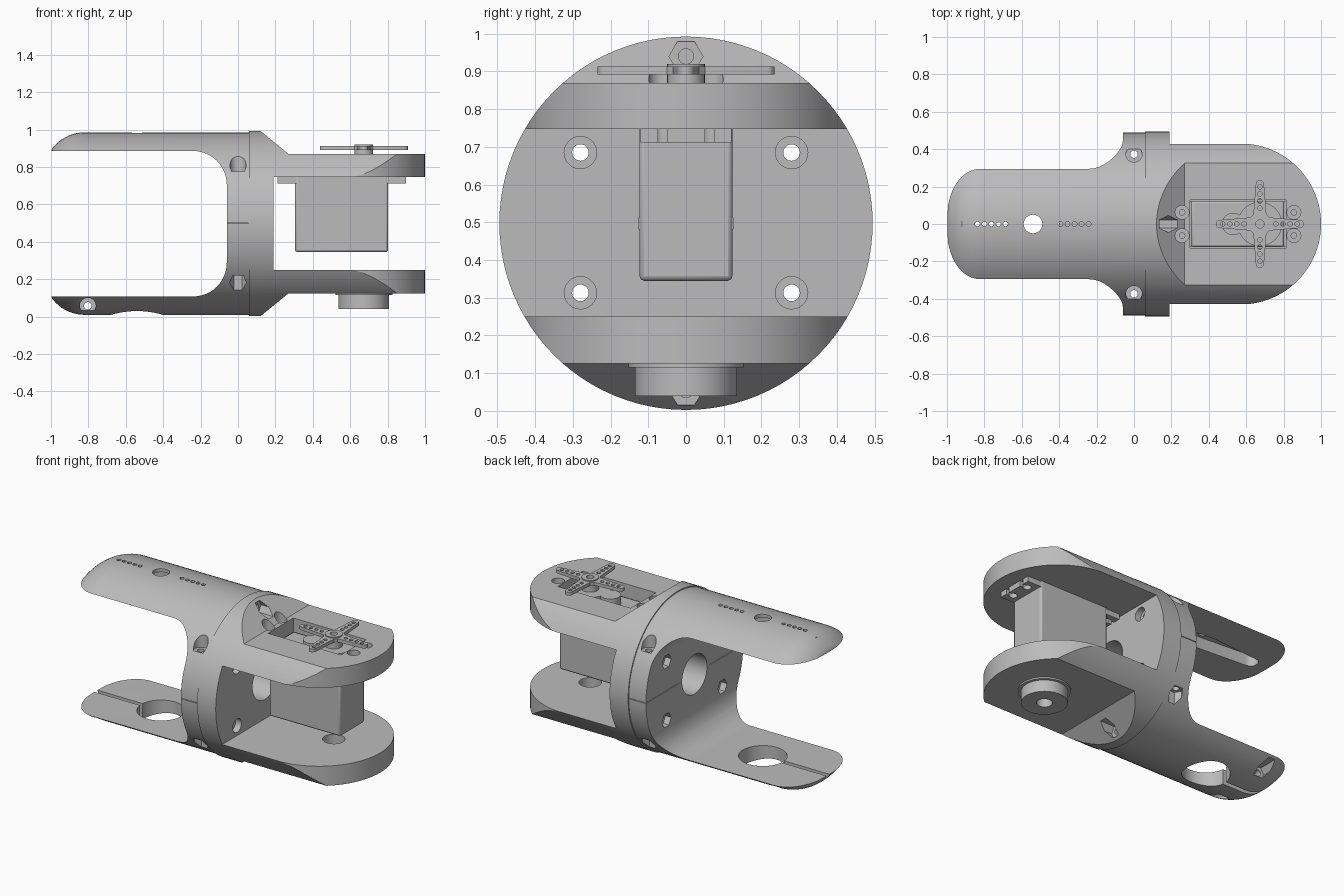
import bpy, bmesh
from math import pi, sin, cos, radians
from mathutils import Vector

if "Cube" in bpy.data.objects:
    bpy.data.objects.remove(bpy.data.objects["Cube"])

grey = bpy.data.materials.new("plain_grey")
grey.use_nodes = True
COLOUR = (0.5, 0.5, 0.5, 1)
grey.diffuse_color = COLOUR
grey.node_tree.nodes["Principled BSDF"].inputs["Base Color"].default_value = COLOUR

MID = 0.4975          # height of the main axis
RADIUS = 0.495        # radius of the round body
PLACE = {"x": lambda a, b, t: (t, a, b),
         "y": lambda a, b, t: (a, t, b),
         "z": lambda a, b, t: (a, b, t)}


def finish(name, bm):
    bmesh.ops.recalc_face_normals(bm, faces=bm.faces)
    mesh = bpy.data.meshes.new(name)
    bm.to_mesh(mesh)
    bm.free()
    mesh.materials.append(grey)
    obj = bpy.data.objects.new(name, mesh)
    bpy.context.collection.objects.link(obj)
    return obj


def prism(name, points, axis, lo, hi):
    """Extrude a flat outline along an axis."""
    bm = bmesh.new()
    face = bm.faces.new([bm.verts.new(PLACE[axis](a, b, lo)) for a, b in points])
    new = bmesh.ops.extrude_face_region(bm, geom=[face])["geom"]
    move = Vector(PLACE[axis](0, 0, hi - lo))
    bmesh.ops.translate(bm, vec=move, verts=[v for v in new if isinstance(v, bmesh.types.BMVert)])
    return finish(name, bm)


def arc(a, b, r, start, end, steps=12):
    return [(a + r * cos(radians(start + (end - start) * i / steps)),
             b + r * sin(radians(start + (end - start) * i / steps))) for i in range(steps + 1)]


def rod(name, axis, a, b, r, lo, hi, sides=32):
    return prism(name, arc(a, b, r, 0, 360, sides)[:-1], axis, lo, hi)


def box(name, x0, x1, y0, y1, z0, z1):
    return prism(name, [(x0, y0), (x1, y0), (x1, y1), (x0, y1)], "z", z0, z1)


def lathe(name, profile, sides=96):
    """Spin (x, radius) points about the main axis."""
    bm = bmesh.new()
    verts = [bm.verts.new((x, 0, MID + r)) for x, r in profile]
    edges = [bm.edges.new(pair) for pair in zip(verts, verts[1:])]
    bmesh.ops.spin(bm, geom=verts + edges, cent=(0, 0, MID), axis=(1, 0, 0),
                   angle=2 * pi, steps=sides, use_merge=True)
    bmesh.ops.remove_doubles(bm, verts=bm.verts, dist=1e-5)
    bmesh.ops.holes_fill(bm, edges=[e for e in bm.edges if e.is_boundary], sides=0)
    return finish(name, bm)


def combine(obj, tool, operation="DIFFERENCE"):
    mod = obj.modifiers.new("cut", "BOOLEAN")
    mod.operation, mod.solver, mod.object = operation, "EXACT", tool
    bpy.context.view_layer.objects.active = obj
    bpy.ops.object.modifier_apply(modifier=mod.name)
    bpy.data.objects.remove(tool)


def drill(obj, axis, a, b, r, lo, hi, sides=24):
    combine(obj, rod("drill", axis, a, b, r, lo, hi, sides))


# Rear fork: round-ended cylinder with a filleted slot through it
shell = arc(-0.8, 0.27, 0.218, 121, 90, 10)
shell = [(-1.0, shell[0][1] - 0.12)] + [(-1.0, 0.37)] + [p for p in shell if p[0] > -0.97]
shell = [(-1.0, 0.3)] + [(-1.0, 0.38)] + arc(-0.82, 0.27, 0.218, 143, 90, 12)
rear = lathe("rear_fork", shell + [(0.06, 0.488)])
slot = [(-1.2, 0.108)] + arc(-0.24, 0.288, 0.18, -90, 0) + arc(-0.24, 0.706, 0.18, 0, 90) + [(-1.2, 0.886)]
combine(rear, prism("slot", slot, "y", -0.7, 0.7))

# Front clevis: cylinder with flat arms, sloped shoulders and rounded ends
clevis = lathe("front_clevis", [(0.06, RADIUS), (1.05, RADIUS)])
combine(clevis, box("gap", 0.19, 1.2, -0.7, 0.7, 0.25, 0.748))
shoulder = [(0.0, 1.091), (0.27, 0.87), (1.2, 0.87), (1.2, 1.3), (0.0, 1.3)]
for outline in (shoulder, [(x, 2 * MID - z) for x, z in shoulder]):
    combine(clevis, prism("shoulder", outline, "y", -0.7, 0.7))
plan = [(-0.1, -0.6), (0.57, -0.6)] + arc(0.57, 0, 0.43, -90, 90, 48) + [(0.57, 0.6), (-0.1, 0.6)]
combine(clevis, prism("plan", plan, "z", -0.2, 1.2), "INTERSECT")

# Bore and four fixing bolts through the central disc
for part in (rear, clevis):
    drill(part, "x", 0, MID, 0.125, -0.3, 0.4, 48)
    for y in (-0.28, 0.28):
        for z in (0.313, 0.685):
            drill(part, "x", y, z, 0.022, -0.3, 0.3)
for y in (-0.28, 0.28):
    for z in (0.313, 0.685):
        drill(clevis, "x", y, z, 0.043, 0.15, 0.3)
        drill(rear, "x", y, z, 0.046, -0.3, -0.02, 6)

# Seam between the halves of the rear disc, and the vertical bolts joining them
for y in (-0.5, 0.5):
    combine(rear, box("seam", -0.1, 0.055, y - 0.35, y + 0.35, 0.497, 0.501))
for y in (-0.373, 0.373):
    drill(rear, "z", 0, y, 0.02, -0.1, 1.1)
    drill(rear, "z", 0, y, 0.043, 0.775, 1.1)
    drill(rear, "z", 0, y, 0.045, -0.1, 0.22, 6)

# Nut pockets in the sloped shoulders
for z in (0.94, 0.055):
    drill(clevis, "x", 0, z, 0.045, 0.13, 0.3, 6)
    drill(clevis, "x", 0, z, 0.02, 0.08, 0.3)

# Upper rear arm: horn pocket beneath, hub hole and screw rows
pocket = arc(-0.875, 0, 0.045, 90, 270, 12) + [(-0.54, -0.07)]
pocket += arc(-0.21, 0, 0.04, -90, 90, 12) + [(-0.54, 0.07)]
combine(rear, prism("pocket", pocket, "z", 0.8, 0.962))
drill(rear, "z", -0.54, 0, 0.05, 0.8, 1.1)
for start in (-0.837, -0.393):
    for i in range(5):
        drill(rear, "z", start + i * 0.0375, 0, 0.013, 0.8, 1.1, 12)

# Lower rear arm: split clamp with its cross bolt
drill(rear, "z", -0.54, 0, 0.14, -0.1, 0.2, 48)
combine(rear, box("split", -1.2, -0.6, -0.014, 0.014, -0.1, 0.2))
drill(rear, "y", -0.803, 0.058, 0.02, -0.5, 0.5)
drill(rear, "y", -0.803, 0.058, 0.043, -0.5, -0.15)
drill(rear, "y", -0.803, 0.058, 0.045, 0.15, 0.5, 6)

# Upper clevis arm: motor window and mounting holes; lower arm: pivot hole
combine(clevis, box("window", 0.3, 0.812, -0.127, 0.127, 0.6, 1))
for x in (0.257, 0.855):
    for y in (-0.062, 0.062):
        drill(clevis, "z", x, y, 0.015, 0.7, 1)
        drill(clevis, "z", x, y, 0.037, 0.83, 1)
drill(clevis, "z", 0.673, 0, 0.065, 0.05, 0.4, 32)

# Pivot boss under the lower arm
boss = rod("pivot_boss", "z", 0.673, 0, 0.135, 0.04, 0.122, 64)
collar = rod("pivot_collar", "z", 0.673, 0, 0.153, 0.115, 0.13, 64)
for part in (boss, collar):
    drill(part, "z", 0.673, 0, 0.046, -0.1, 0.2)

# Motor: case, slotted mounting flange, gear housing
case = box("motor_case", 0.305, 0.803, -0.123, 0.123, 0.345, 0.79)
bevel = case.modifiers.new("soft_edges", "BEVEL")
bevel.width, bevel.segments = 0.012, 2
flange = box("motor_flange", 0.212, 0.897, -0.121, 0.121, 0.712, 0.747)
for x, out in ((0.257, 0.1), (0.855, 1.0)):
    for y in (-0.062, 0.062):
        drill(flange, "z", x, y, 0.024, 0.6, 0.9)
        combine(flange, box("notch", min(x, out), max(x, out), y - 0.012, y + 0.012, 0.6, 0.9))
gear = rod("gear_housing", "z", 0.673, 0, 0.118, 0.78, 0.845, 48)
gear_side = rod("idler_housing", "z", 0.53, 0, 0.06, 0.78, 0.845)

# Four-armed output horn with tapered arms and screw holes
outline = []
for turn in range(4):
    arm = [(0.05, -0.035)] + arc(0.213, 0, 0.022, -80, 80, 8) + [(0.05, 0.035)]
    c, s = round(cos(turn * pi / 2)), round(sin(turn * pi / 2))
    outline += [(0.673 + c * a - s * b, s * a + c * b) for a, b in arm]
horn = prism("output_horn", outline, "z", 0.892, 0.913)
hub = rod("horn_hub", "z", 0.673, 0, 0.05, 0.84, 0.92)
for part in (horn, hub):
    drill(part, "z", 0.673, 0, 0.022, 0.88, 1)
for dx, dy in ((1, 0), (0, 1), (-1, 0), (0, -1)):
    for i in range(4):
        d = 0.085 + i * 0.038
        drill(horn, "z", 0.673 + dx * d, dy * d, 0.012, 0.8, 1, 12)

# Smooth the round faces, keep the edges crisp
bpy.ops.object.select_all(action="DESELECT")
for part in (rear, clevis, boss, collar, case, flange, gear, gear_side, horn, hub):
    part.select_set(True)
bpy.context.view_layer.objects.active = rear
bpy.ops.object.shade_smooth_by_angle(angle=radians(30))
